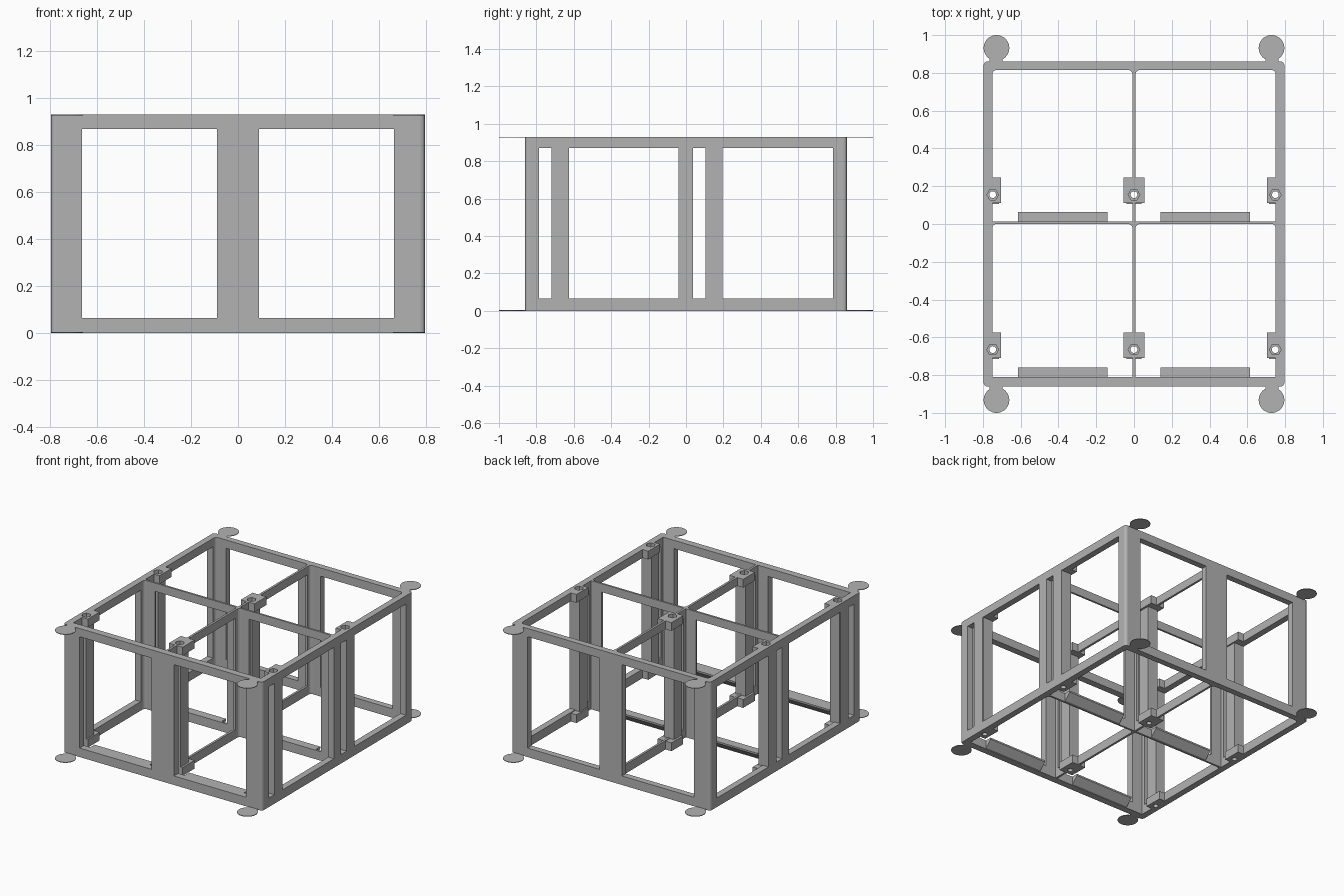
import bpy, bmesh, math

cube = bpy.data.objects.get("Cube")
if cube:
    bpy.data.objects.remove(cube)

H = 0.93                      # overall height
LOW, HIGH = 0.065, 0.87       # window bottom and top
SIDES = (-1, 1)

grey = bpy.data.materials.new("plain grey")
grey.use_nodes = True
grey.diffuse_color = (0.45, 0.45, 0.45, 1)
grey.node_tree.nodes["Principled BSDF"].inputs["Base Color"].default_value = grey.diffuse_color


def prism(bm, pts, lift):
    """Extrude a closed outline of 3D points along the vector lift."""
    face = bm.faces.new([bm.verts.new(p) for p in pts])
    new = bmesh.ops.extrude_face_region(bm, geom=[face])["geom"]
    bmesh.ops.translate(bm, vec=lift, verts=[g for g in new if isinstance(g, bmesh.types.BMVert)])


def box(bm, x, y, z):
    x, y = sorted(x), sorted(y)
    pts = [(x[0], y[0], z[0]), (x[1], y[0], z[0]), (x[1], y[1], z[0]), (x[0], y[1], z[0])]
    prism(bm, pts, (0, 0, z[1] - z[0]))


def rounded(bm, x, y, z, radii):
    """Box with rounded vertical edges, radii from the back right corner round."""
    pts = []
    corners = [(x[1], y[1]), (x[0], y[1]), (x[0], y[0]), (x[1], y[0])]
    inward = [(-1, -1), (1, -1), (1, 1), (-1, 1)]
    for i, ((cx, cy), (ix, iy), r) in enumerate(zip(corners, inward, radii)):
        for k in range(6 if r else 1):
            a = math.pi / 2 * (i + k / 5)
            pts.append((cx + ix * r + r * math.cos(a), cy + iy * r + r * math.sin(a), z[0]))
    prism(bm, pts, (0, 0, z[1] - z[0]))


def disc(bm, x, y, z, r, n):
    pts = [(x + r * math.cos(math.tau * k / n), y + r * math.sin(math.tau * k / n), z[0]) for k in range(n)]
    prism(bm, pts, (0, 0, z[1] - z[0]))


def make(name, bm, cutters=(), hidden=False):
    bmesh.ops.recalc_face_normals(bm, faces=bm.faces)
    mesh = bpy.data.meshes.new(name)
    bm.to_mesh(mesh)
    bm.free()
    mesh.materials.append(grey)
    ob = bpy.data.objects.new(name, mesh)
    bpy.context.collection.objects.link(ob)
    if hidden:
        ob.hide_render = True
        ob.hide_viewport = True
        ob.display_type = 'WIRE'
    for c in cutters:
        mod = ob.modifiers.new(c.name, 'BOOLEAN')
        mod.operation = 'DIFFERENCE'
        mod.solver = 'EXACT'
        mod.object = c
    return ob


# Screw positions
SCREW_X = (-0.748, 0, 0.748)
SCREW_Y = (-0.665, 0.155)

# Cutters: four rooms, rounded at their back corners
bm = bmesh.new()
for y in ((-0.81, 0.0), (0.014, 0.815)):
    for x in ((-0.75, -0.008), (0.008, 0.75)):
        rounded(bm, x, y, (-0.1, 1.1), (0.022, 0.022, 0, 0))
rooms = make("room_cutter", bm, hidden=True)

# Cutters: windows through the cross walls and the lengthwise walls
bm = bmesh.new()
for s in SIDES:
    box(bm, (s * 0.09, s * 0.665), (-1.2, 1.2), (LOW, HIGH))
cross_windows = make("cross_window_cutter", bm, hidden=True)

bm = bmesh.new()
for y in ((-0.785, -0.72), (-0.63, -0.04), (0.038, 0.105), (0.195, 0.785)):
    box(bm, (-1.2, 1.2), y, (LOW, HIGH))
long_windows = make("long_window_cutter", bm, hidden=True)

# Cutters: screw holes and hexagonal nut pockets
bm = bmesh.new()
for x in SCREW_X:
    for y in SCREW_Y:
        disc(bm, x, y, (-0.1, 1.1), 0.018, 20)
holes = make("screw_hole_cutter", bm, hidden=True)

bm = bmesh.new()
for x in SCREW_X:
    for y in SCREW_Y:
        disc(bm, x, y, (0.9, 1.1), 0.031, 6)
pockets = make("nut_pocket_cutter", bm, hidden=True)

# Open frame with a thin cross divider
bm = bmesh.new()
rounded(bm, (-0.796, 0.796), (-0.86, 0.86), (0, H), (0.02,) * 4)
make("frame", bm, (rooms, cross_windows, long_windows, holes, pockets))

# Screw columns with wider end blocks
for i, sx in enumerate(SCREW_X):
    for j, sy in enumerate(SCREW_Y):
        tag = ("right", "middle", "left")[i] + "_" + ("front", "back")[j]
        if sx:
            s = math.copysign(1, sx)
            col_x, block_x = (s * 0.715, s * 0.79), (s * 0.705, s * 0.79)
        else:
            col_x, block_x = (-0.04, 0.04), (-0.055, 0.055)
        bm = bmesh.new()
        box(bm, col_x, (sy - 0.05, sy + 0.04), (LOW - 0.005, HIGH))
        make("column_" + tag, bm, (holes,))
        for end, z in (("bottom", (0, LOW - 0.005)), ("top", (HIGH, H))):
            bm = bmesh.new()
            box(bm, block_x, (sy - 0.045, sy + 0.09), z)
            cuts = (holes, pockets) if end == "top" else (holes,)
            make("block_" + end + "_" + tag, bm, cuts)

# Sloped ledges along the bottom of the front wall and the divider
for name, y in (("front", -0.81), ("middle", 0.014)):
    for s in SIDES:
        bm = bmesh.new()
        start = min(s * 0.14, s * 0.615)
        pts = [(start, y - 0.003, LOW), (start, y + 0.049, LOW), (start, y + 0.049, LOW - 0.012),
               (start, y, 0.005), (start, y - 0.003, 0.005)]
        prism(bm, pts, (0.475, 0, 0))
        make("ledge_" + name + ("_left" if s > 0 else "_right"), bm)

# Thin round corner tabs at the bottom and top
for end, z in (("bottom", (0, 0.004)), ("top", (H - 0.004, H))):
    for sx in SIDES:
        for sy in SIDES:
            bm = bmesh.new()
            disc(bm, sx * 0.728, sy * 0.932, z, 0.068, 40)
            box(bm, (sx * 0.695, sx * 0.765), (sy * 0.85, sy * 0.88), z)
            make("tab_" + end + ("_back" if sy > 0 else "_front") + ("_left" if sx > 0 else "_right"), bm)
